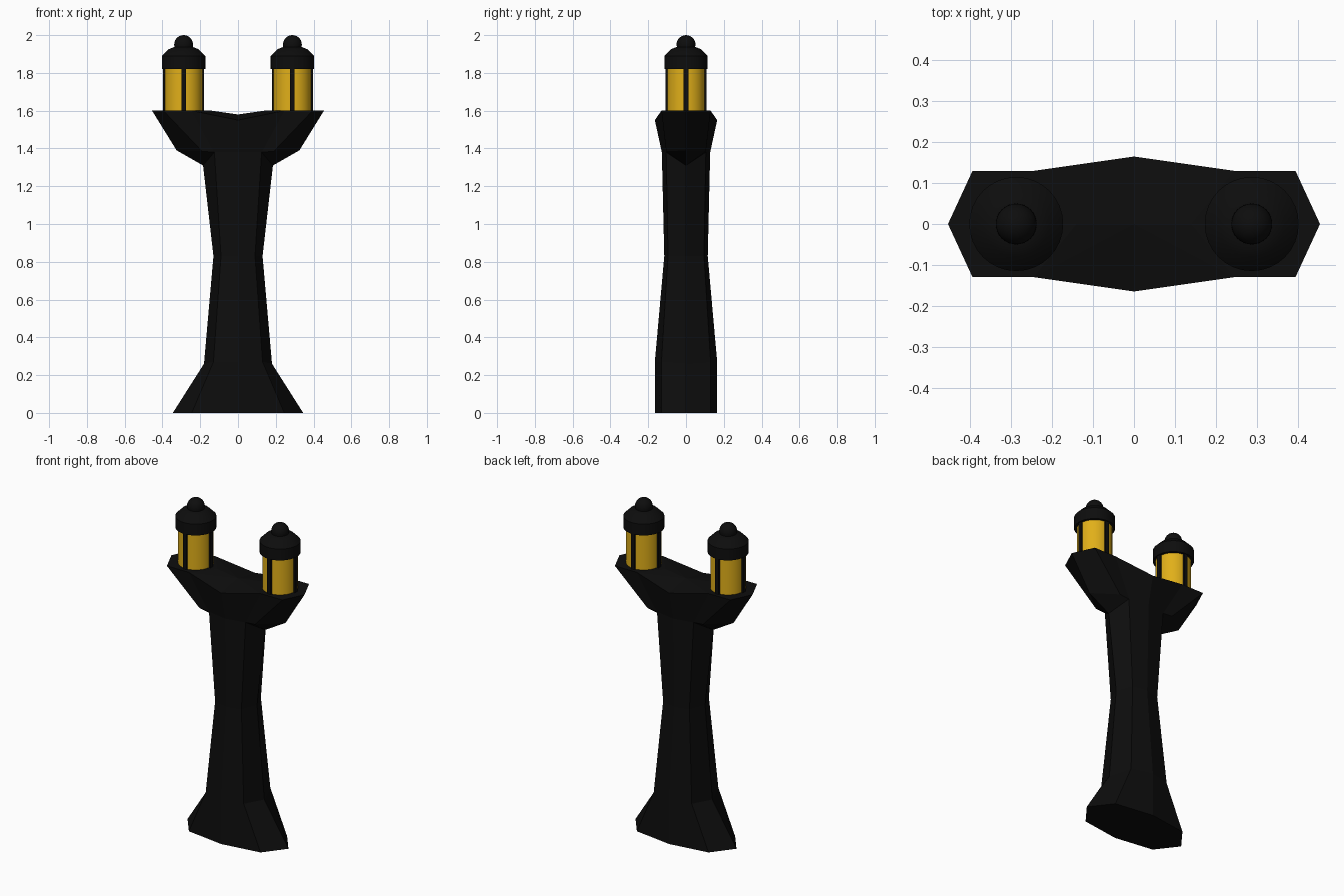
import bpy, bmesh, math

if "Cube" in bpy.data.objects:
    bpy.data.objects.remove(bpy.data.objects["Cube"])

def material(name, rgb):
    m = bpy.data.materials.new(name)
    m.diffuse_color = (*rgb, 1)
    m.use_nodes = True
    m.node_tree.nodes["Principled BSDF"].inputs["Base Color"].default_value = m.diffuse_color
    return m

black = material("black_iron", (0.004, 0.004, 0.004))
amber = material("amber_glass", (0.75, 0.43, 0.01))

def finish(bm, name, mat, smooth=False):
    bmesh.ops.remove_doubles(bm, verts=bm.verts, dist=0.0005)
    bmesh.ops.recalc_face_normals(bm, faces=bm.faces)
    me = bpy.data.meshes.new(name)
    bm.to_mesh(me)
    bm.free()
    me.materials.append(mat)
    ob = bpy.data.objects.new(name, me)
    bpy.context.collection.objects.link(ob)
    if smooth:
        bpy.ops.object.select_all(action='DESELECT')
        ob.select_set(True)
        bpy.context.view_layer.objects.active = ob
        bpy.ops.object.shade_smooth_by_angle(angle=math.radians(35))
    return ob

# Post: one quarter described, repeated in all four quadrants
# column rows: side point, corner point, front point
rows = [
    [(.345, 0, 0), (.245, .13, 0), (0, .165, 0)],
    [(.18, 0, .26), (.13, .13, .27), (0, .165, .27)],
    [(.13, 0, .83), (.09, .095, .83), (0, .115, .83)],
    [(.185, 0, 1.31), (.125, .105, 1.38), (0, .128, 1.38)],
]
quarter = [[(0, 0, 0), *rows[0]]]
for lo, hi in zip(rows, rows[1:]):
    for i in (0, 1):
        quarter.append([lo[i], lo[i + 1], hi[i + 1], hi[i]])

# bracket arm and its top deck
neck_side, neck_corner, neck_front = rows[-1]
arm_low, arm_corner = (.325, 0, 1.39), (.19, .105, 1.385)
tip, outer, inner = (.455, 0, 1.6), (.395, .13, 1.6), (.245, .13, 1.6)
front, centre, mid = (0, .165, 1.55), (0, 0, 1.58), (.14, 0, 1.6)
quarter += [
    [neck_side, arm_low, arm_corner, neck_corner],
    [arm_low, tip, outer, arm_corner],
    [neck_corner, arm_corner, outer, inner],
    [neck_front, neck_corner, inner, front],
    [centre, mid, inner], [centre, inner, front],
    [mid, tip, outer, inner],
]
bm = bmesh.new()
for sx in (1, -1):
    for sy in (1, -1):
        for face in quarter:
            bm.faces.new([bm.verts.new((x * sx, y * sy, z)) for x, y, z in face])
finish(bm, "post", black)

def lathe(name, profile, cx, mat, steps=32):
    bm = bmesh.new()
    vs = [bm.verts.new((cx + r, 0, z)) for r, z in profile]
    es = [bm.edges.new(p) for p in zip(vs, vs[1:])]
    bmesh.ops.spin(bm, geom=vs + es, cent=(cx, 0, 0), axis=(0, 0, 1),
                   angle=math.tau, steps=steps)
    return finish(bm, name, mat, True)

# Lanterns
knob = [(.05 * math.cos(a), 1.95 + .05 * math.sin(a))
        for a in [math.radians(-15 + 105 * i / 8) for i in range(8)]] + [(0, 2.0)]
for side, cx in (("left", -.288), ("right", .288)):
    lathe(side + "_lantern_glass", [(0, 1.6), (.1, 1.6), (.1, 1.83), (0, 1.83)], cx, amber)
    lathe(side + "_lantern_cap",
          [(0, 1.82), (.115, 1.82), (.115, 1.89), (.08, 1.925), (.05, 1.937)] + knob, cx, black)
    # four upright bars around the glass
    bm = bmesh.new()
    for k in range(4):
        a = k * math.pi / 2
        v = bmesh.ops.create_cube(bm, size=1)['verts']
        bmesh.ops.scale(bm, vec=(.024, .024, .23), verts=v)
        bmesh.ops.translate(bm, vec=(cx + .097 * math.cos(a), .097 * math.sin(a), 1.71), verts=v)
    finish(bm, side + "_lantern_bars", black)
